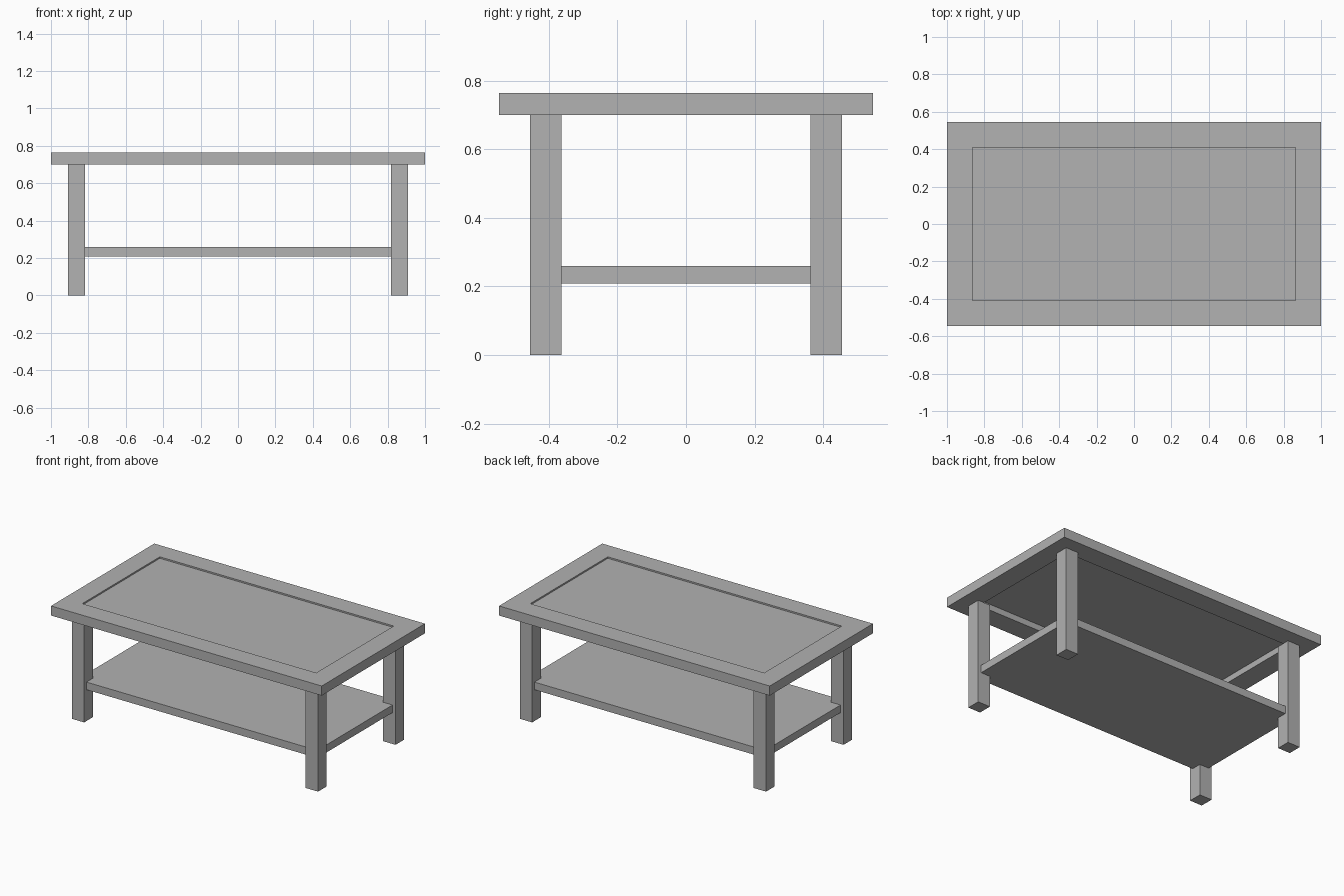
import bpy
import bmesh
from mathutils import Matrix, Vector

cube = bpy.data.objects.get("Cube")
if cube:
    bpy.data.objects.remove(cube, do_unlink=True)

GREY = (0.445, 0.445, 0.445, 1.0)
grey = bpy.data.materials.new("plain grey")
grey.use_nodes = True
grey.diffuse_color = GREY
grey.node_tree.nodes["Principled BSDF"].inputs["Base Color"].default_value = GREY


def box_mesh(low, high):
    """Box between two opposite corners."""
    low, high = Vector(low), Vector(high)
    bm = bmesh.new()
    bmesh.ops.create_cube(bm, size=1.0)
    size = Matrix.Diagonal((high - low).to_4d())
    size[3][3] = 1.0
    bm.transform(Matrix.Translation((low + high) / 2) @ size)
    bm.normal_update()
    return bm


def finish(bm, name):
    mesh = bpy.data.meshes.new(name)
    bmesh.ops.recalc_face_normals(bm, faces=bm.faces)
    bm.to_mesh(mesh)
    bm.free()
    mesh.materials.append(grey)
    obj = bpy.data.objects.new(name, mesh)
    bpy.context.scene.collection.objects.link(obj)
    return obj


def sink_panel(bm, side, rim, depth):
    """Recess the middle of the top (side 1) or bottom (side -1) face."""
    face = max(bm.faces, key=lambda f: side * f.calc_center_median().z)
    bmesh.ops.inset_region(bm, faces=[face], thickness=rim, use_even_offset=True)
    panel = bmesh.ops.extrude_discrete_faces(bm, faces=[face])["faces"]
    bmesh.ops.translate(bm, verts=panel[0].verts, vec=(0, 0, -side * depth))
    bm.normal_update()


# Table top: a rim around a thin recessed panel
RIM = 0.136
UNDERSIDE = 0.70
top = box_mesh((-1, -0.545, UNDERSIDE), (1, 0.545, 0.764))
sink_panel(top, 1, RIM, 0.01)
sink_panel(top, -1, RIM, 0.04)
finish(top, "table_top")

# Lower shelf, let into the legs
finish(box_mesh((-0.887, -0.43, 0.209), (0.887, 0.43, 0.26)), "lower_shelf")

# Four square legs
for side, sx in (("right", -1), ("left", 1)):
    for end, sy in (("front", -1), ("back", 1)):
        x, y, half = sx * 0.864, sy * 0.409, 0.0455
        leg = box_mesh((x - half, y - half, 0), (x + half, y + half, UNDERSIDE))
        finish(leg, f"{end}_{side}_leg")
